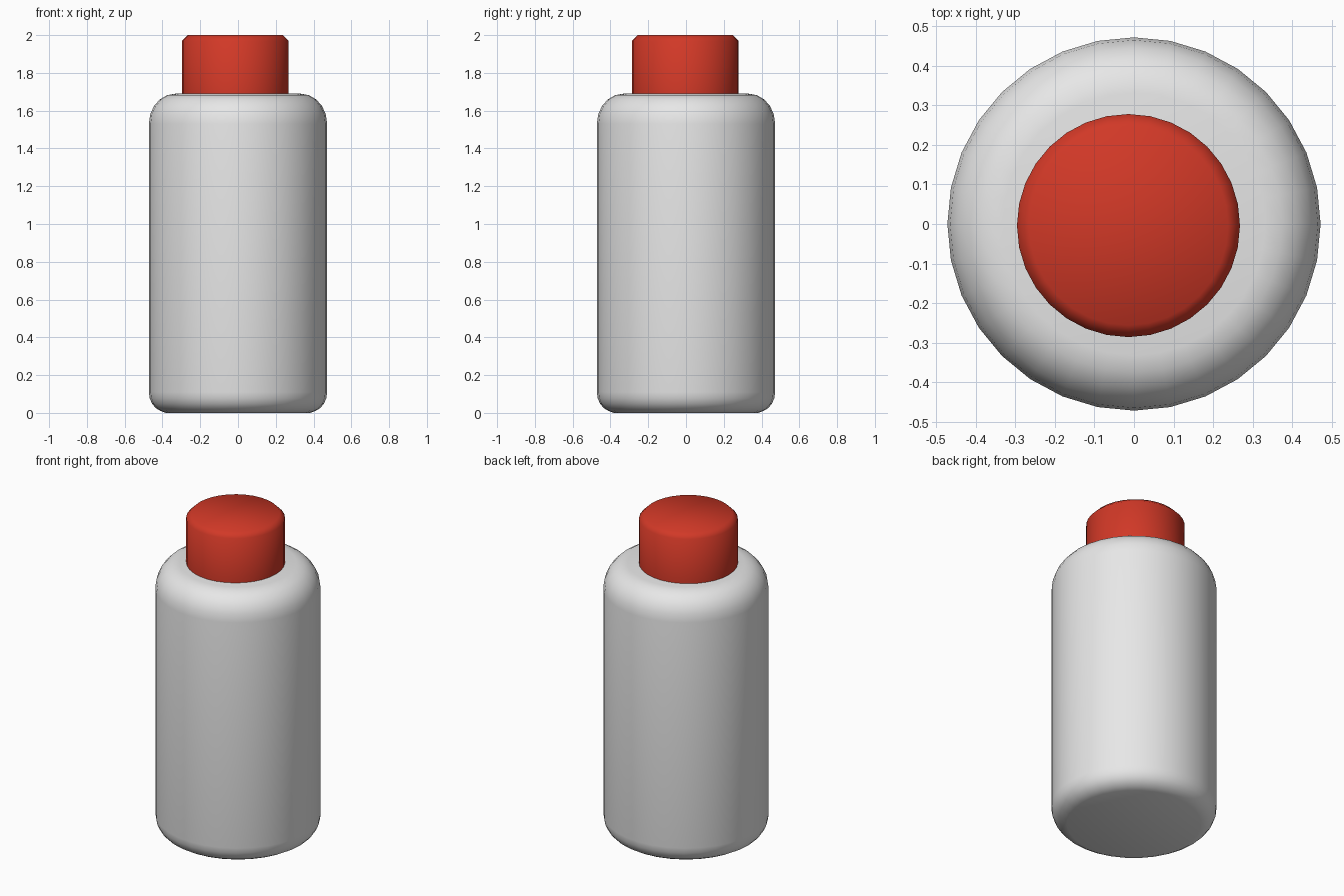
import bpy
import bmesh
from math import cos, sin, pi, radians

default = bpy.data.objects.get("Cube")
if default:
    bpy.data.objects.remove(default, do_unlink=True)

SIDES = 32


def material(name, rgb):
    mat = bpy.data.materials.new(name)
    mat.use_nodes = True
    mat.diffuse_color = (*rgb, 1)
    mat.node_tree.nodes["Principled BSDF"].inputs["Base Color"].default_value = (*rgb, 1)
    return mat


def corner(radius, z, width, height, start, steps):
    """Quarter ellipse of profile points around an inner centre."""
    points = []
    for i in range(steps + 1):
        a = radians(start) + i / steps * pi / 2
        points.append((radius - width + width * cos(a), z + height * sin(a)))
    return points


def lathe(name, profile, mat, centre=(0, 0), angle=60):
    """Spin a (radius, z) profile into a closed solid, capped at both ends."""
    bm = bmesh.new()
    rings = []
    for r, z in profile:
        rings.append([bm.verts.new((r * cos(2 * pi * i / SIDES), r * sin(2 * pi * i / SIDES), z))
                      for i in range(SIDES)])
    for low, high in zip(rings, rings[1:]):
        for i in range(SIDES):
            j = (i + 1) % SIDES
            bm.faces.new((low[i], low[j], high[j], high[i]))
    bm.faces.new(rings[0][::-1])
    bm.faces.new(rings[-1])
    mesh = bpy.data.meshes.new(name)
    bm.to_mesh(mesh)
    bm.free()
    mesh.materials.append(mat)
    obj = bpy.data.objects.new(name, mesh)
    obj.location = (*centre, 0)
    bpy.context.collection.objects.link(obj)
    bpy.ops.object.select_all(action="DESELECT")
    obj.select_set(True)
    bpy.context.view_layer.objects.active = obj
    bpy.ops.object.shade_smooth_by_angle(angle=radians(angle))
    return obj


grey = material("light grey plastic", (0.8, 0.8, 0.8))
red = material("red plastic", (0.64, 0.04, 0.02))

# Bottle body with a tight rounded base and a broader rounded shoulder
body = corner(0.472, 0.11, 0.09, 0.105, -90, 5) + corner(0.472, 1.53, 0.14, 0.16, 0, 5)
body[0] = (body[0][0], 0)
lathe("bottle_body", body, grey)

# Chamfered screw cap, slightly off centre
lathe("cap", [(0.282, 1.68), (0.282, 1.97), (0.252, 2.0)], red, (-0.014, -0.004))
